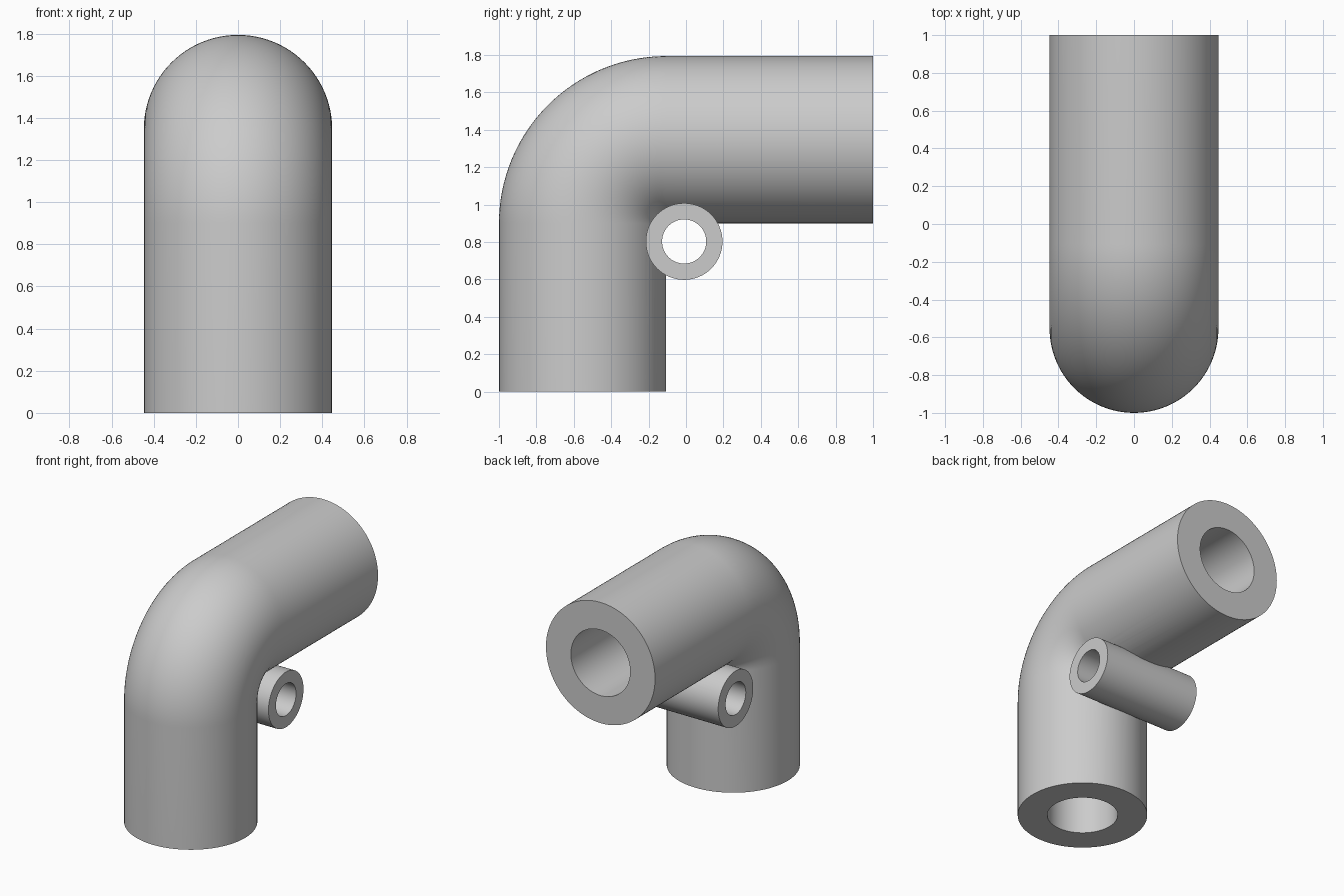
import bpy, bmesh
from math import pi, sin, cos
from mathutils import Vector

if "Cube" in bpy.data.objects:
    bpy.data.objects.remove(bpy.data.objects["Cube"])

OUTER, BORE = 0.447, 0.243          # main pipe radii
ROD_OUTER, ROD_BORE = 0.205, 0.118  # cross tube radii
ROD_HALF = 0.40
BEND = Vector((0, -0.106, 0.9))     # centre of the elbow arc
ROD = Vector((0, -0.01, 0.803))

grey = bpy.data.materials.new("plain grey")
grey.use_nodes = True
grey.diffuse_color = (0.6, 0.6, 0.6, 1)
grey.node_tree.nodes["Principled BSDF"].inputs["Base Color"].default_value = grey.diffuse_color


def sweep(name, radius, path, sides=96):
    """Solid round bar along a path of (centre, in-plane normal), side axis x."""
    bm = bmesh.new()
    rings = []
    for centre, normal in path:
        rings.append([bm.verts.new(centre + radius * (cos(a) * normal + sin(a) * Vector((1, 0, 0))))
                      for a in (2 * pi * i / sides for i in range(sides))])
    for r, s in zip(rings, rings[1:]):
        for i in range(sides):
            j = (i + 1) % sides
            bm.faces.new((r[i], r[j], s[j], s[i]))
    bm.faces.new(rings[0])
    bm.faces.new(rings[-1])
    bmesh.ops.remove_doubles(bm, verts=bm.verts, dist=1e-5)
    bmesh.ops.recalc_face_normals(bm, faces=bm.faces)
    mesh = bpy.data.meshes.new(name)
    bm.to_mesh(mesh)
    bm.free()
    mesh.materials.append(grey)
    obj = bpy.data.objects.new(name, mesh)
    bpy.context.collection.objects.link(obj)
    return obj


def elbow_path(extra, steps=40):
    """Up from the ground, a quarter turn, then straight to the back."""
    path = [(Vector((0, BEND.y - OUTER, -extra)), Vector((0, -1, 0)))]
    for i in range(steps + 1):
        a = pi / 2 * i / steps
        n = Vector((0, -cos(a), sin(a)))
        path.append((BEND + OUTER * n, n))
    path.append((Vector((0, 1 + extra, BEND.z + OUTER)), Vector((0, 0, 1))))
    return path


def cross_bar(name, radius, half):
    bpy.ops.mesh.primitive_cylinder_add(vertices=64, radius=radius, depth=2 * half,
                                        location=ROD, rotation=(0, pi / 2, 0))
    obj = bpy.context.object
    obj.name = name
    obj.data.materials.append(grey)
    return obj


def combine(target, tool, operation):
    mod = target.modifiers.new(operation, "BOOLEAN")
    mod.operation, mod.solver, mod.object = operation, "EXACT", tool
    bpy.context.view_layer.objects.active = target
    bpy.ops.object.modifier_apply(modifier=mod.name)
    bpy.data.objects.remove(tool)


# Bent pipe joined with the cross tube, then both bored through
pipe = sweep("elbow_pipe", OUTER, elbow_path(0))
combine(pipe, cross_bar("cross_tube", ROD_OUTER, ROD_HALF), "UNION")
combine(pipe, sweep("pipe_bore", BORE, elbow_path(0.1)), "DIFFERENCE")
combine(pipe, cross_bar("tube_bore", ROD_BORE, 0.6), "DIFFERENCE")

bpy.ops.object.select_all(action="DESELECT")
pipe.select_set(True)
bpy.context.view_layer.objects.active = pipe
bpy.ops.object.shade_smooth_by_angle(angle=pi / 6)
